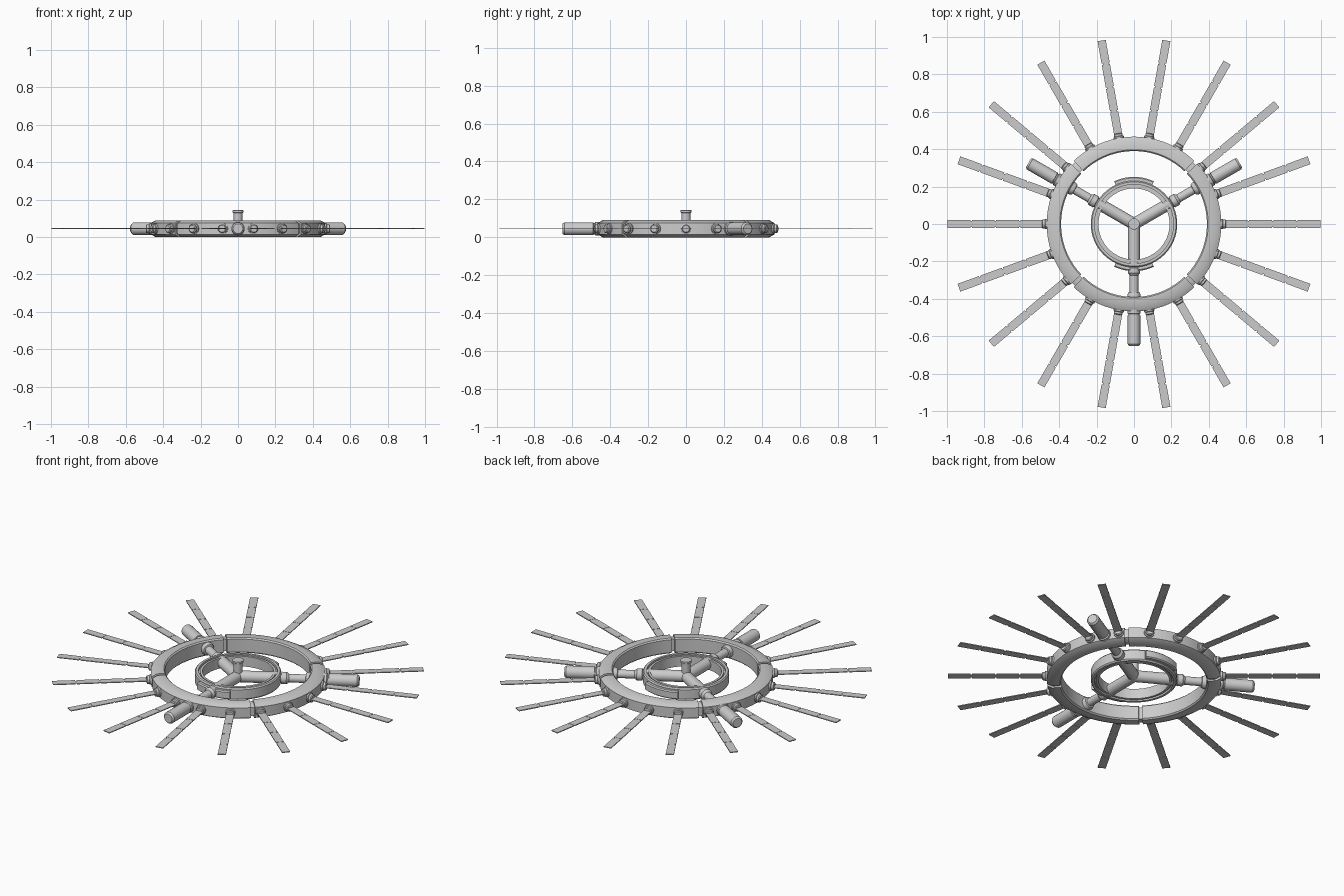
import bpy, bmesh, math
from mathutils import Matrix

if "Cube" in bpy.data.objects:
    bpy.data.objects.remove(bpy.data.objects["Cube"])

ZC = 0.045  # mid height of the whole station


def finish(bm, name, angle=30):
    bmesh.ops.recalc_face_normals(bm, faces=bm.faces)
    me = bpy.data.meshes.new(name)
    bm.to_mesh(me)
    bm.free()
    ob = bpy.data.objects.new(name, me)
    bpy.context.collection.objects.link(ob)
    bpy.ops.object.select_all(action='DESELECT')
    ob.select_set(True)
    bpy.context.view_layer.objects.active = ob
    bpy.ops.object.shade_smooth_by_angle(angle=math.radians(angle))
    return ob


def arc(name, profile, a0, a1, steps):
    """Sweep a closed (radius, z) profile about the z axis, in degrees."""
    bm = bmesh.new()
    full = abs(a1 - a0) >= 360
    rows = []
    for i in range(steps if full else steps + 1):
        a = math.radians(a0 + (a1 - a0) * i / steps)
        rows.append([bm.verts.new((r * math.cos(a), r * math.sin(a), ZC + z)) for r, z in profile])
    n = len(profile)
    for i in range(steps):
        p, q = rows[i], rows[(i + 1) % len(rows)]
        for j in range(n):
            k = (j + 1) % n
            bm.faces.new((p[j], p[k], q[k], q[j]))
    if not full:
        bm.faces.new(rows[0])
        bm.faces.new(rows[-1])
    return finish(bm, name)


def lathe(name, profile, matrix, sides=20):
    """Turn (distance, radius) points about the local x axis, capped ends."""
    bm = bmesh.new()
    rows = []
    for d, r in profile:
        rows.append([bm.verts.new((d, r * math.cos(2 * math.pi * s / sides),
                                   r * math.sin(2 * math.pi * s / sides))) for s in range(sides)])
    for p, q in zip(rows, rows[1:]):
        for s in range(sides):
            t = (s + 1) % sides
            bm.faces.new((p[s], p[t], q[t], q[s]))
    bm.faces.new(rows[0])
    bm.faces.new(rows[-1])
    bm.transform(matrix)
    return finish(bm, name)


def radial(deg):
    return Matrix.Translation((0, 0, ZC)) @ Matrix.Rotation(math.radians(deg), 4, 'Z')


# outer habitat ring: four chamfered arcs joined by narrower connectors
outer = [(0.39, -0.038), (0.397, -0.045), (0.44, -0.045), (0.467, -0.03),
         (0.467, 0.03), (0.44, 0.045), (0.397, 0.045), (0.39, 0.038)]
joint = [(0.4, -0.036), (0.435, -0.036), (0.456, -0.025),
         (0.456, 0.025), (0.435, 0.036), (0.4, 0.036)]
for i in range(4):
    c = 90 * i
    arc(f"outer_ring_arc_{i}", outer, c - 43.7, c + 43.7, 18)
    arc(f"outer_ring_joint_{i}", joint, c + 43, c + 47, 2)

# inner ring with a groove round its top and bottom
inner = [(0.19, -0.03), (0.203, -0.03), (0.203, -0.022), (0.211, -0.022), (0.211, -0.034), (0.225, -0.034),
         (0.231, -0.027), (0.231, 0.027), (0.225, 0.034), (0.211, 0.034), (0.211, 0.022),
         (0.203, 0.022), (0.203, 0.03), (0.19, 0.03)]
arc("inner_ring", inner, 0, 360, 64)
# raised modules on the inner ring, front and back
pod = [(0.222, -0.024), (0.246, -0.024), (0.252, -0.018),
       (0.252, 0.018), (0.246, 0.024), (0.222, 0.024)]
for name, c in (("front_module", 270), ("back_module", 90)):
    arc(name, pod, c - 25, c + 25, 12)

# three stepped spokes running through both rings
spoke = [(0, 0.032), (0.222, 0.032), (0.224, 0.027), (0.232, 0.027), (0.234, 0.033),
         (0.262, 0.033), (0.275, 0.023), (0.365, 0.023), (0.367, 0.031), (0.38, 0.036),
         (0.4, 0.036), (0.46, 0.036), (0.478, 0.036), (0.482, 0.03), (0.488, 0.03),
         (0.49, 0.034), (0.642, 0.034), (0.652, 0.026)]
for i, deg in enumerate((30, 150, 270)):
    lathe(f"spoke_{i}", spoke, radial(deg))

# central hub and docking mast
up = Matrix.Rotation(math.radians(-90), 4, 'Y')
lathe("docking_mast", [(0.02, 0.024), (0.082, 0.024), (0.128, 0.024), (0.132, 0.03),
                       (0.142, 0.03), (0.144, 0.027)], up)
bm = bmesh.new()
bmesh.ops.create_uvsphere(bm, u_segments=20, v_segments=10, radius=0.033,
                          matrix=Matrix.Translation((0, 0, ZC)))
finish(bm, "hub")

# eighteen solar panels, each four leaves on a thin boom with a collar
collar = [(0.455, 0.028), (0.474, 0.028), (0.477, 0.023), (0.488, 0.023), (0.492, 0.018)]
for i in range(18):
    m = radial(20 * i)
    lathe(f"panel_collar_{i}", collar, m, 16)
    bm = bmesh.new()
    start, pitch = 0.482, 0.1295
    boxes = [(start + pitch * (k + 0.5), pitch - 0.008, 0.044) for k in range(4)]
    boxes.append(((start + 0.99) / 2, 0.99 - start, 0.03))
    for n, (x, length, width) in enumerate(boxes):
        size = Matrix.Diagonal((length, width, 0.005 if n < 4 else 0.003, 1))
        bmesh.ops.create_cube(bm, size=1, matrix=m @ Matrix.Translation((x, 0, 0)) @ size)
    finish(bm, f"solar_panel_{i}")
